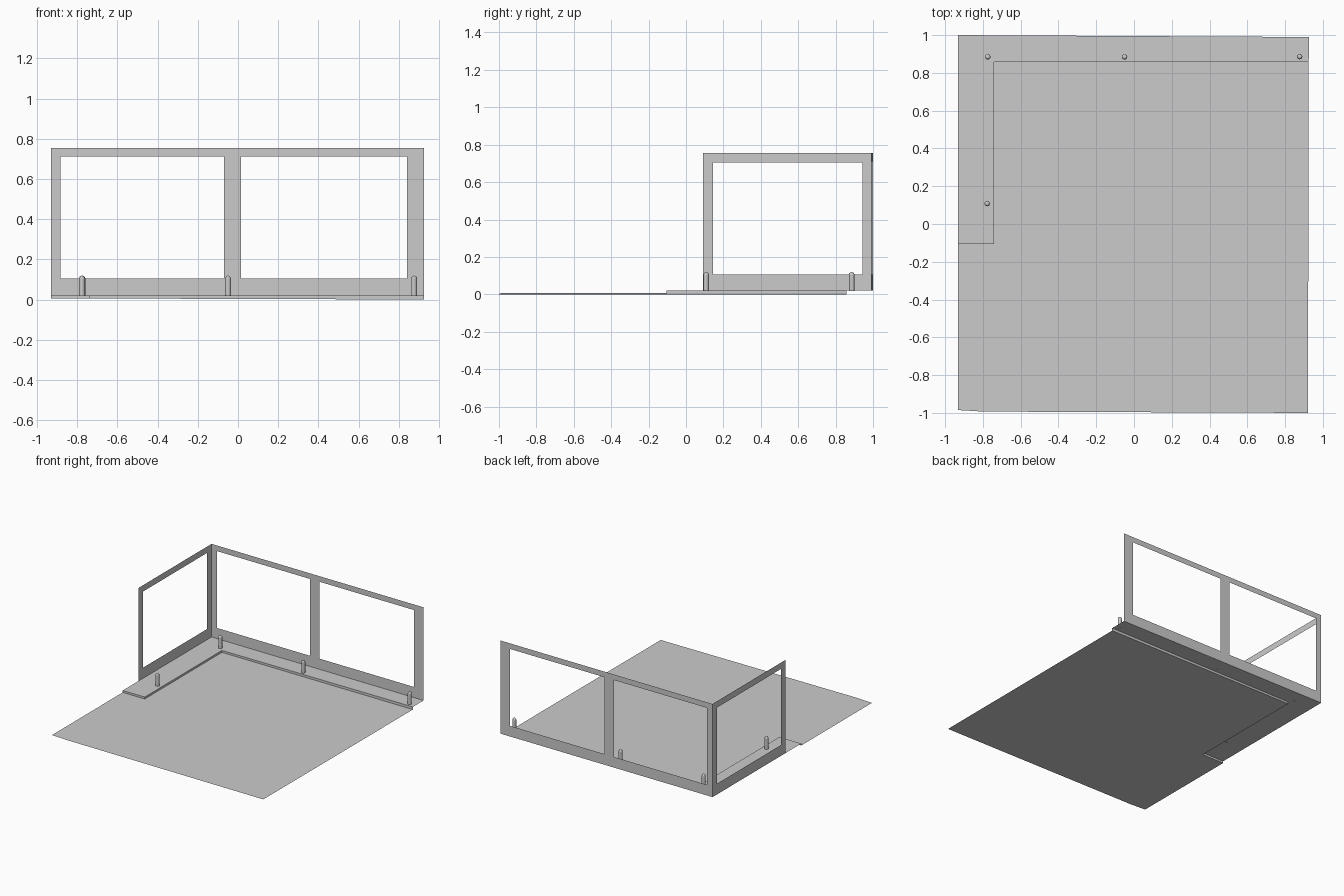
import bpy, bmesh, math

if "Cube" in bpy.data.objects:
    bpy.data.objects.remove(bpy.data.objects["Cube"])

LEDGE_Z = 0.021
TOP_Z = 0.755


def floor_z(x):
    return 0.003 - 0.003 * x / 0.93


def make_object(name, bm):
    bmesh.ops.remove_doubles(bm, verts=bm.verts, dist=0.0001)
    mesh = bpy.data.meshes.new(name)
    bm.to_mesh(mesh)
    bm.free()
    obj = bpy.data.objects.new(name, mesh)
    bpy.context.collection.objects.link(obj)
    return obj


def sheet(name, faces):
    bm = bmesh.new()
    for pts in faces:
        bm.faces.new([bm.verts.new(p) for p in pts])
    return make_object(name, bm)


def window_frame(name, us, zs, place):
    """Flat grid wall; the odd columns of the middle row are left open."""
    faces = []
    for i in range(len(us) - 1):
        for j in range(len(zs) - 1):
            if i % 2 == 1 and j == 1:
                continue
            corners = [(us[i], zs[j]), (us[i + 1], zs[j]),
                       (us[i + 1], zs[j + 1]), (us[i], zs[j + 1])]
            faces.append([place(u, z) for u, z in corners])
    return sheet(name, faces)


# Inner edge of the raised ledge, from the left end round to the right end
step = [(-0.932, -0.105), (-0.74, -0.105), (-0.74, 0.857), (0.925, 0.857)]

# Thin floor with the ledge area cut away
floor_outline = [(-0.932, -0.985), (-0.80, -0.993), (0.921, -1.0)] + step[::-1]
sheet("floor", [[(x, y, floor_z(x)) for x, y in floor_outline]])

# Raised L-shaped ledge and its riser
ledge_outline = step + [(0.926, 0.99), (-0.932, 1.0)]
faces = [[(x, y, LEDGE_Z) for x, y in ledge_outline]]
for (ax, ay), (bx, by) in zip(step, step[1:]):
    faces.append([(ax, ay, floor_z(ax)), (bx, by, floor_z(bx)),
                  (bx, by, LEDGE_Z), (ax, ay, LEDGE_Z)])
sheet("ledge", faces)

# Back wall with two openings, running very slightly out of square
window_frame("back_window_frame",
             [-0.93, -0.883, -0.07, 0.015, 0.842, 0.925],
             [LEDGE_Z, 0.105, 0.711, TOP_Z],
             lambda u, z: (u, 0.995 - 0.005 * u / 0.93, z))

# Left wall with one opening
window_frame("side_window_frame",
             [1.0, 0.945, 0.145, 0.09],
             [LEDGE_Z, 0.105, 0.705, TOP_Z],
             lambda u, z: (-0.931, u, z))


# Round-topped pegs
def peg(name, x, y, radius=0.0145, bottom=0.019, top=0.119, sides=12):
    bm = bmesh.new()
    shoulder = top - radius
    profile = [(radius, bottom), (radius, shoulder)]
    profile += [(radius * math.cos(math.radians(a)),
                 shoulder + radius * math.sin(math.radians(a))) for a in (30, 60)]
    rings = [[bm.verts.new((x + r * math.cos(2 * math.pi * k / sides),
                            y + r * math.sin(2 * math.pi * k / sides), z))
              for k in range(sides)] for r, z in profile]
    tip = bm.verts.new((x, y, top))
    bm.faces.new(rings[0][::-1])
    for k in range(sides):
        n = (k + 1) % sides
        for low, high in zip(rings, rings[1:]):
            bm.faces.new((low[k], low[n], high[n], high[k]))
        bm.faces.new((rings[-1][k], rings[-1][n], tip))
    make_object(name, bm)


for name, x, y in [("peg_corner", -0.774, 0.885), ("peg_middle", -0.05, 0.885),
                   ("peg_right", 0.877, 0.886), ("peg_side", -0.777, 0.108)]:
    peg(name, x, y)
